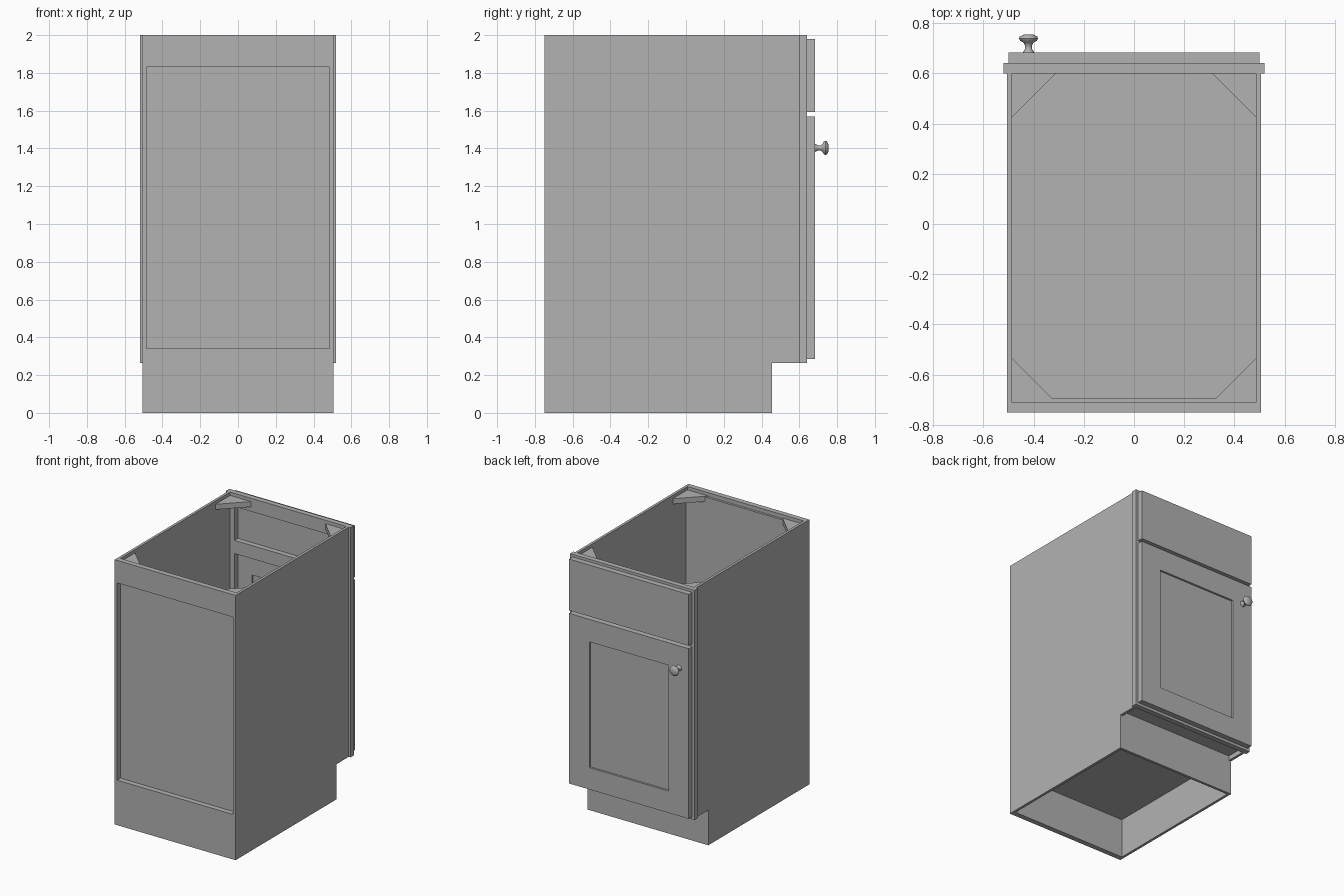
import bpy
import bmesh
from math import pi, cos, sin
from mathutils import Vector

cube = bpy.data.objects.get("Cube")
if cube:
    bpy.data.objects.remove(cube, do_unlink=True)

grey = bpy.data.materials.new("plain_grey")
grey.use_nodes = True
colour = (0.448, 0.448, 0.448, 1)
grey.diffuse_color = colour
grey.node_tree.nodes["Principled BSDF"].inputs["Base Color"].default_value = colour


def finish(name, bm):
    bmesh.ops.recalc_face_normals(bm, faces=bm.faces)
    mesh = bpy.data.meshes.new(name)
    bm.to_mesh(mesh)
    bm.free()
    mesh.materials.append(grey)
    obj = bpy.data.objects.new(name, mesh)
    bpy.context.collection.objects.link(obj)
    return obj


def prism(name, outline, offset):
    """Extrude a flat outline along an offset vector."""
    bm = bmesh.new()
    face = bm.faces.new([bm.verts.new(p) for p in outline])
    moved = bmesh.ops.extrude_face_region(bm, geom=[face])
    verts = [g for g in moved["geom"] if isinstance(g, bmesh.types.BMVert)]
    bmesh.ops.translate(bm, verts=verts, vec=Vector(offset))
    return finish(name, bm)


def box(name, x, y, z):
    outline = [(x[0], y[0], z[0]), (x[1], y[0], z[0]),
               (x[1], y[1], z[0]), (x[0], y[1], z[0])]
    return prism(name, outline, (0, 0, z[1] - z[0]))


def both(half):
    return (-half, half)


OUT, INN = 0.505, 0.485          # side panel outer and inner x
BACK, FRONT, KICK = -0.75, 0.60, 0.455
FRAME_Y, DOOR_Y = (0.60, 0.64), (0.64, 0.682)

# Side panels with toe notch, and corner braces
side_profile = [(BACK, 0), (KICK, 0), (KICK, 0.265), (FRONT, 0.265),
                (FRONT, 2), (BACK, 2)]
for s, label in ((1, "left"), (-1, "right")):
    prism(label + "_side_panel", [(s * INN, y, z) for y, z in side_profile],
          (s * (OUT - INN), 0, 0))
    for y, d, end in ((FRONT, -1, "door"), (-0.71, 1, "wall")):
        corner = [(s * INN, y, 1.935), (s * (INN - 0.175), y, 1.935),
                  (s * INN, y + d * 0.175, 1.935)]
        prism(f"{label}_{end}_corner_brace", corner, (0, 0, 0.04))

# Rails and recessed panel on the wall end
box("wall_top_rail", both(INN), (BACK, -0.71), (1.83, 2))
box("wall_bottom_rail", both(INN), (BACK, -0.71), (0, 0.34))
box("wall_panel", both(INN), (-0.71, -0.693), (0.34, 1.97))

# Floor and toe kick
box("cabinet_floor", both(INN), (-0.71, FRONT), (0.30, 0.34))
box("toe_kick", both(INN), (KICK - 0.02, KICK), (0, 0.30))

# Face frame
for s, label in ((1, "left"), (-1, "right")):
    box(label + "_frame_stile", sorted((s * 0.45, s * 0.52)), FRAME_Y, (0.265, 2))
for label, z in (("top", (1.9, 2)), ("middle", (1.545, 1.645)), ("bottom", (0.265, 0.34))):
    box(label + "_frame_rail", both(0.45), FRAME_Y, z)

# Drawer front and framed door
box("drawer_front", both(0.5), DOOR_Y, (1.592, 1.98))
for s, label in ((1, "left"), (-1, "right")):
    box(label + "_door_stile", sorted((s * 0.33, s * 0.5)), DOOR_Y, (0.285, 1.57))
box("door_top_rail", both(0.33), DOOR_Y, (1.4, 1.57))
box("door_bottom_rail", both(0.33), DOOR_Y, (0.285, 0.45))
box("door_panel", both(0.33), (0.652, 0.667), (0.45, 1.4))

# Turned door knob
profile = [(0.022, 0.68), (0.021, 0.686), (0.014, 0.697), (0.013, 0.71),
           (0.02, 0.722), (0.034, 0.73), (0.038, 0.738), (0.035, 0.746),
           (0.022, 0.753), (0.008, 0.755)]
bm = bmesh.new()
SIDES = 32
rings = [[bm.verts.new((-0.42 + r * cos(2 * pi * i / SIDES), y,
                        1.403 + r * sin(2 * pi * i / SIDES)))
          for i in range(SIDES)] for r, y in profile]
for a, b in zip(rings, rings[1:]):
    for i in range(SIDES):
        j = (i + 1) % SIDES
        bm.faces.new((a[i], a[j], b[j], b[i]))
bm.faces.new(rings[0])
bm.faces.new(rings[-1])
knob = finish("door_knob", bm)
bpy.ops.object.select_all(action="DESELECT")
knob.select_set(True)
bpy.context.view_layer.objects.active = knob
bpy.ops.object.shade_smooth_by_angle(angle=pi / 4)
